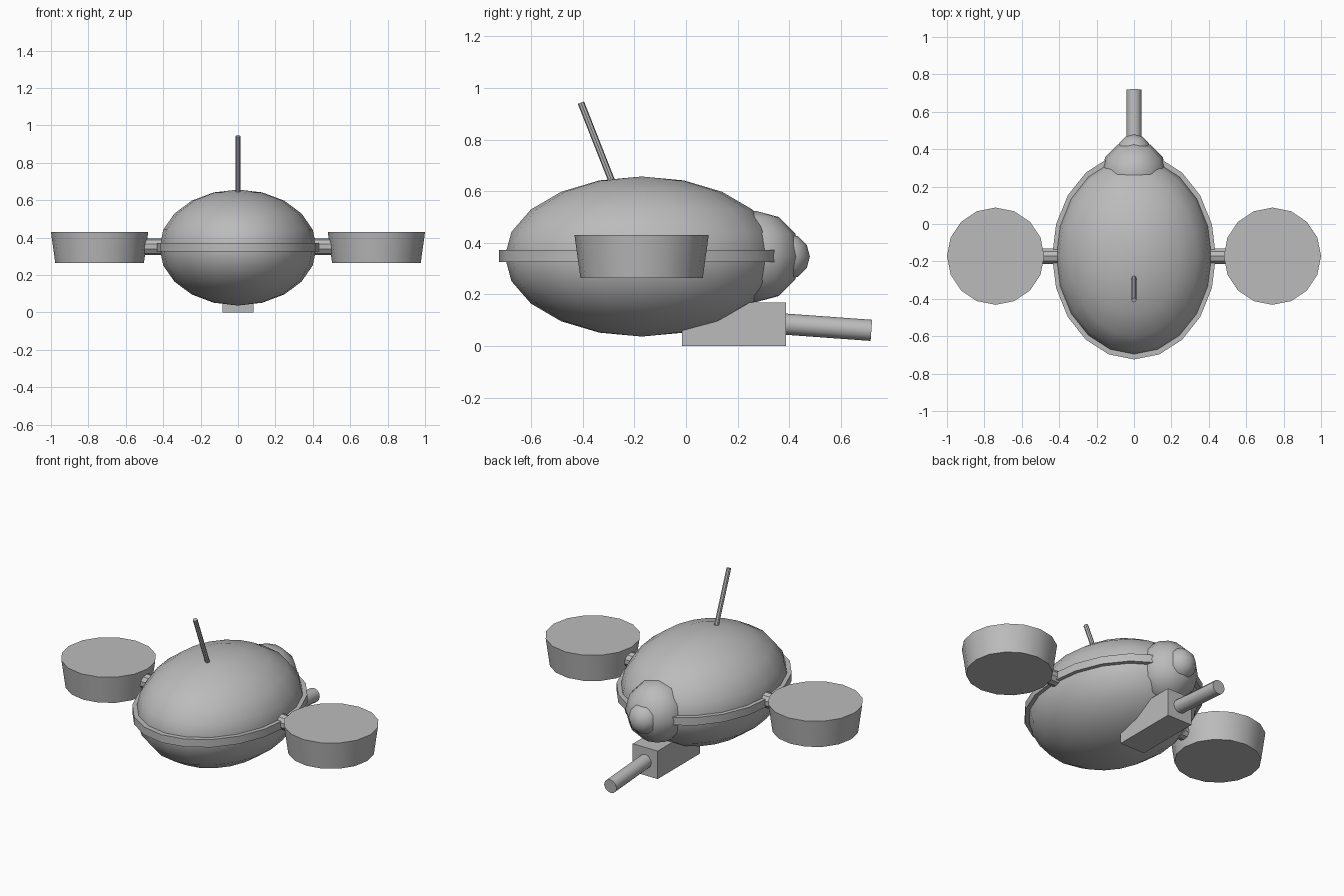
import bpy, math
from mathutils import Vector

if "Cube" in bpy.data.objects:
    bpy.data.objects.remove(bpy.data.objects["Cube"])

grey = bpy.data.materials.new("plain grey")
grey.diffuse_color = (0.5, 0.5, 0.5, 1)
grey.use_nodes = True
grey.node_tree.nodes["Principled BSDF"].inputs["Base Color"].default_value = grey.diffuse_color

MID_Y, MID_Z = -0.172, 0.347


def finish(name, smooth=True):
    ob = bpy.context.object
    ob.name = name
    ob.data.materials.clear()
    ob.data.materials.append(grey)
    bpy.ops.object.transform_apply(location=False, rotation=True, scale=True)
    if smooth:
        bpy.ops.object.shade_smooth_by_angle(angle=math.radians(35))
    return ob


def ball(name, loc, size, segments, rings):
    bpy.ops.mesh.primitive_uv_sphere_add(segments=segments, ring_count=rings, radius=1, location=loc)
    bpy.context.object.scale = size
    return finish(name)


def rod(name, a, b, r, sides):
    a, b = Vector(a), Vector(b)
    d = b - a
    bpy.ops.mesh.primitive_cylinder_add(vertices=sides, radius=r, depth=d.length, location=(a + b) / 2,
                                        rotation=d.to_track_quat('Z', 'Y').to_euler())
    return finish(name)


# egg-shaped hull
ball("hull", (0, MID_Y, MID_Z), (0.42, 0.53, 0.31), 20, 10)

# belt around the hull
bpy.ops.mesh.primitive_cylinder_add(vertices=20, radius=1, depth=1, location=(0, MID_Y, 0.349))
bpy.context.object.scale = (0.438, 0.552, 0.047)
finish("belt")

# sensor housing and lens at the nose
bpy.ops.mesh.primitive_uv_sphere_add(segments=12, ring_count=6, radius=0.177, location=(0, 0.27, MID_Z))
finish("sensor_housing")
ball("sensor_lens", (0, 0.39, MID_Z), (0.09, 0.09, 0.09), 12, 6)

# side pods and their struts
for side, s in (("left", -1), ("right", 1)):
    bpy.ops.mesh.primitive_cone_add(vertices=16, radius1=0.237, radius2=0.26, depth=0.165,
                                    location=(s * 0.74, MID_Y, MID_Z))
    finish(side + "_pod")
    rod(side + "_strut", (s * 0.36, MID_Y, 0.352), (s * 0.55, MID_Y, 0.352), 0.044, 10)

# gun mount and barrel under the hull
bpy.ops.mesh.primitive_cube_add(size=1, location=(0, 0.186, 0.084))
bpy.context.object.scale = (0.166, 0.402, 0.168)
finish("gun_mount", smooth=False)
rod("gun_barrel", (0, 0.33, 0.089), (0, 0.718, 0.061), 0.041, 12)

# antenna
rod("antenna", (0, -0.272, 0.60), (0, -0.407, 0.943), 0.013, 8)
